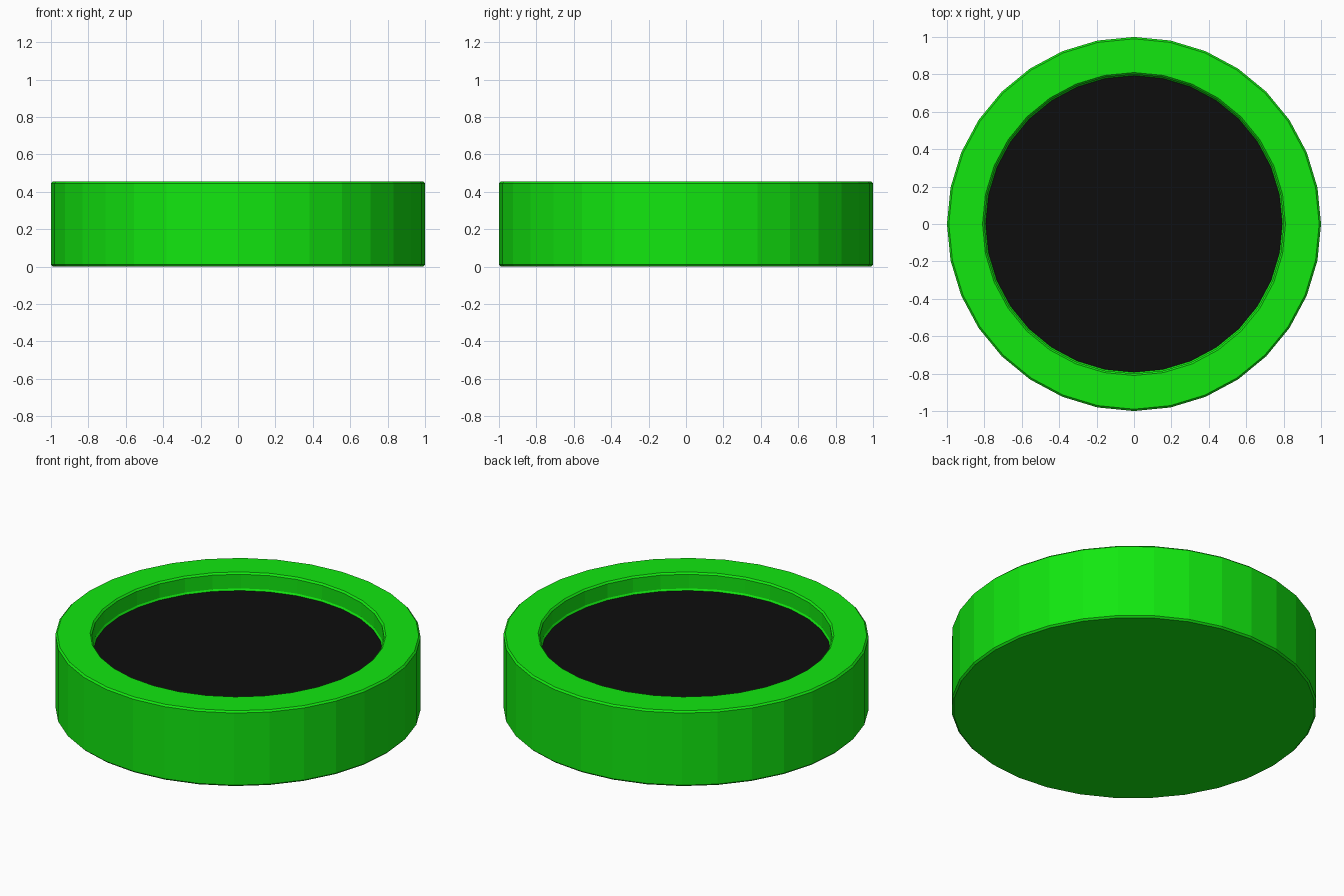
import bpy, bmesh
from math import cos, sin, tau

if "Cube" in bpy.data.objects:
    bpy.data.objects.remove(bpy.data.objects["Cube"])

SIDES = 32
B = 0.01          # bevel width
TOP, FLOOR = 0.455, 0.35

def material(name, color):
    m = bpy.data.materials.new(name)
    m.diffuse_color = color
    m.use_nodes = True
    m.node_tree.nodes["Principled BSDF"].inputs["Base Color"].default_value = m.diffuse_color
    return m

# Cross-section (radius, height): base, outer wall, rim, recess wall, recess floor
profile = [(1 - B, 0), (1, B), (1, TOP - B), (1 - B, TOP),
           (0.81, TOP), (0.80, TOP - B), (0.80, FLOOR + B), (0.793, FLOOR)]

bm = bmesh.new()
rings = [[bm.verts.new((r * cos(tau * i / SIDES), r * sin(tau * i / SIDES), z))
          for i in range(SIDES)] for r, z in profile]

# Walls and rim
for a, b in zip(rings, rings[1:]):
    for i in range(SIDES):
        j = (i + 1) % SIDES
        bm.faces.new((a[i], a[j], b[j], b[i]))

# Green underside and black recessed floor
bm.faces.new(rings[0][::-1])
bm.faces.new(rings[-1]).material_index = 1

mesh = bpy.data.meshes.new("round_dish")
bm.to_mesh(mesh)
bm.free()
mesh.materials.append(material("green", (0.006, 0.8, 0.005, 1)))
mesh.materials.append(material("black", (0.004, 0.004, 0.004, 1)))
bpy.context.collection.objects.link(bpy.data.objects.new("round_dish", mesh))
